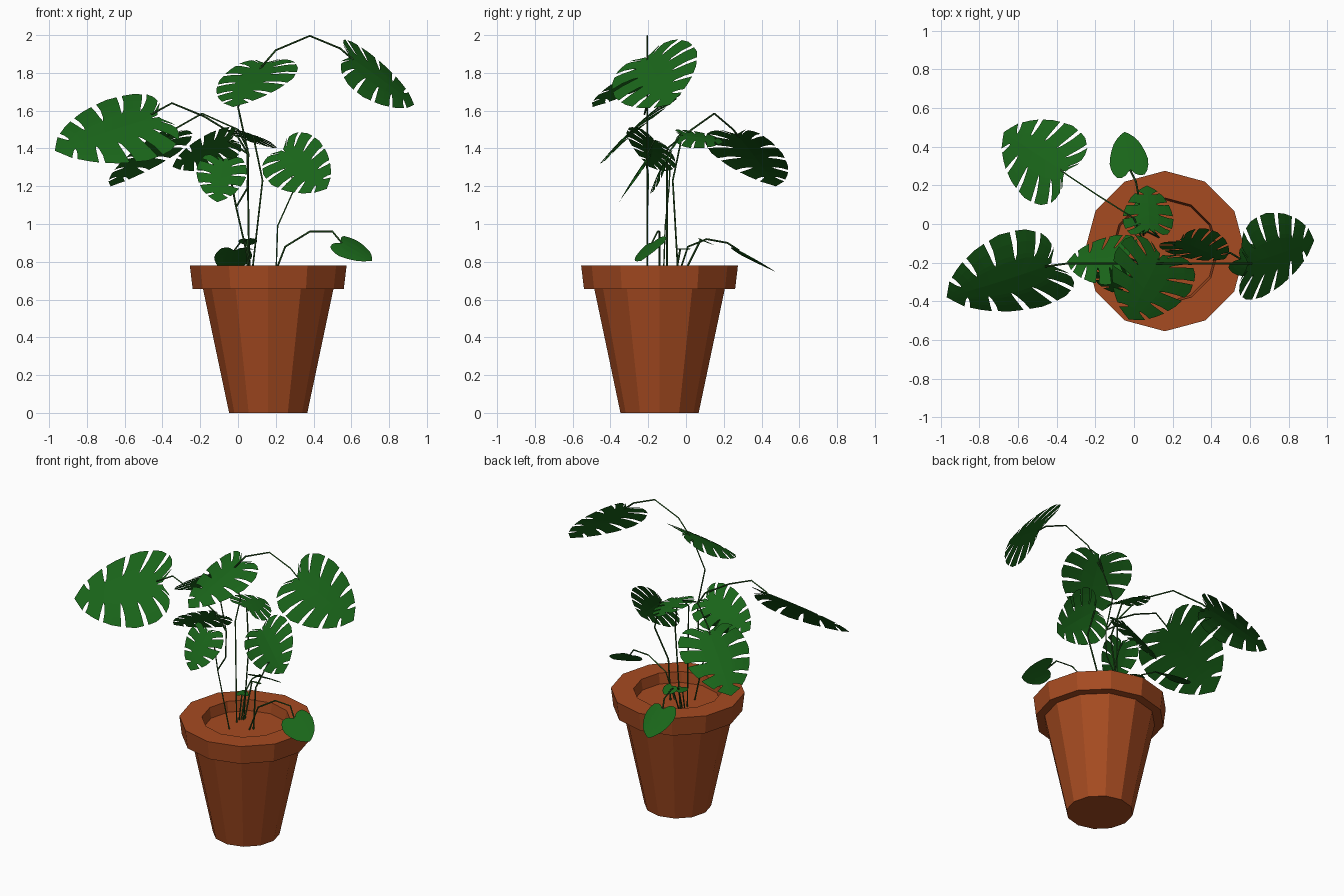
import bpy, math
from mathutils import Vector as V

if "Cube" in bpy.data.objects:
    bpy.data.objects.remove(bpy.data.objects["Cube"])


def material(name, rgb):
    m = bpy.data.materials.new(name)
    m.diffuse_color = (*rgb, 1)
    m.use_nodes = True
    m.node_tree.nodes["Principled BSDF"].inputs["Base Color"].default_value = m.diffuse_color
    return m


TERRACOTTA = material("terracotta", (0.38, 0.07, 0.015))
LEAF = material("leaf_green", (0.01, 0.13, 0.01))
STEM = material("stem_green", (0.02, 0.09, 0.015))


def mesh_object(name, verts, faces, mat):
    me = bpy.data.meshes.new(name)
    me.from_pydata(verts, [], faces)
    me.materials.append(mat)
    ob = bpy.data.objects.new(name, me)
    bpy.context.collection.objects.link(ob)
    return ob


def lathe(name, profile, cx, cy, mat, sides=12):
    verts, faces = [], []
    for r, z in profile:
        for k in range(sides):
            a = 2 * math.pi * k / sides
            verts.append((cx + r * math.cos(a), cy + r * math.sin(a), z))
    for i in range(len(profile) - 1):
        for k in range(sides):
            k2 = (k + 1) % sides
            faces.append((i * sides + k, i * sides + k2,
                          (i + 1) * sides + k2, (i + 1) * sides + k))
    last = (len(profile) - 1) * sides
    faces.append(tuple(range(sides))[::-1])
    faces.append(tuple(range(last, last + sides)))
    return mesh_object(name, verts, faces, mat)


# Half of the heart-shaped leaf margin: (side / width, along / length)
MARGIN = [(.04, -.03), (.18, -.17), (.36, -.15), (.48, .02), (.5, .25),
          (.44, .5), (.32, .73), (.17, .9), (0, 1)]


def margin(t):
    s = min(max(t, 0), 1) * (len(MARGIN) - 1)
    i = min(int(s), len(MARGIN) - 2)
    return V(MARGIN[i]).lerp(V(MARGIN[i + 1]), s - i)


def leaf(name, base, tip, normal, width, fingers=7, gap=0.2):
    """Leaf in the plane of base, tip and normal; gap=0 gives a whole leaf."""
    base, tip = V(base), V(tip)
    along = tip - base
    length = along.length
    along.normalize()
    side = along.cross(V(normal)).normalized()
    up = side.cross(along)
    verts, faces = [], []

    def point(t, f, sgn):
        m = margin(t)
        mid = V((0, 0.97 * t ** 1.25))
        p = mid.lerp(m, f)
        p.y -= 0.06 * math.sin(math.pi * f) * (1 - t) * (gap > 0)
        u, v = p.x * width, p.y * length
        droop = -0.25 * u * u / width - 0.06 * length * max(p.y, 0) ** 2
        verts.append(base + side * u * sgn + along * v + up * (droop + 0.03 * length * max(p.y, 0)))
        return len(verts) - 1

    for sgn in (1, -1):
        for i in range(fingers):
            t0, t1 = i / fingers, (i + 1) / fingers
            rows = []
            for f, g in ((0, 0), (.38, 0), (.48, .6), (.75, 1), (1, 1)):
                h = 0.5 * gap * g / fingers
                a = t0 + (h if i else 0)
                b = t1 - (h if i < fingers - 1 else 0)
                rows.append([point(a + (b - a) * k / 2, f, sgn) for k in range(3)])
            for r, q in zip(rows, rows[1:]):
                for k in range(2):
                    f4 = (r[k], r[k + 1], q[k + 1], q[k])
                    faces.append(f4 if sgn < 0 else f4[::-1])
    return mesh_object(name, verts, faces, LEAF)


def stem(name, pts, radius=0.005):
    cu = bpy.data.curves.new(name, 'CURVE')
    cu.dimensions = '3D'
    cu.bevel_depth = radius
    cu.bevel_resolution = 0
    sp = cu.splines.new('POLY')
    sp.points.add(len(pts) - 1)
    for p, co in zip(sp.points, pts):
        p.co = (*co, 1)
    cu.materials.append(STEM)
    ob = bpy.data.objects.new(name, cu)
    bpy.context.collection.objects.link(ob)


# Pot with rim and sunken soil
lathe("pot", [(.207, 0), (.345, .655), (.40, .655), (.415, .78), (.275, .78), (.265, .71)],
      .16, -.14, TERRACOTTA)

# Split leaves: base, tip, normal, width
leaf("left_leaf", (-.46, -.22, 1.56), (-.97, -.39, 1.40), (0, -.86, 1), .54)
leaf("back_left_leaf", (-.38, .28, 1.46), (-.68, .48, 1.21), (-.59, .39, 1), .45)
leaf("right_top_leaf", (.61, -.2, 1.87), (.94, -.09, 1.64), (.87, -.6, 1), .50)
leaf("top_leaf", (.13, -.18, 1.84), (-.03, -.50, 1.63), (-.30, -.52, 1), .44)
leaf("front_right_leaf", (.25, -.09, 1.38), (.47, -.19, 1.19), (.1, -1, .35), .36)
leaf("front_small_leaf", (-.08, -.22, 1.33), (-.11, -.36, 1.12), (0, -.8, .6), .27, 6)
leaf("middle_left_leaf", (-.05, -.17, 1.44), (-.35, -.19, 1.31), (-.5, .8, 1), .32)
leaf("back_flat_leaf", (.08, -.02, 1.47), (.07, .20, 1.44), (.35, .1, 1), .28, 6)

# Young whole leaves
leaf("young_right_leaf", (.55, -.18, .90), (.71, -.24, .81), (.3, -.6, .8), .20, 6, 0)
leaf("young_back_leaf", (-.02, .28, .86), (-.05, .48, .75), (-.05, .5, 1), .20, 6, 0)
leaf("tiny_leaf_back", (.05, .08, .92), (.06, .15, .89), (0, .4, 1), .10, 4, 0)
leaf("tiny_leaf_middle", (.05, -.03, .87), (.02, .04, .87), (0, 0, 1), .08, 4, 0)

# Stems
Y = -.205
STEMS = {
    "main_stem": [(.08, Y, .7), (-.01, Y, 1.09), (.05, Y, 1.19), (.055, Y, 1.37), (0, Y, 1.62),
                  (.08, Y, 1.78), (.2, Y, 1.92), (.38, Y, 1.996), (.54, Y, 1.93), (.61, Y, 1.87)],
    "top_leaf_stem": [(.08, Y, 1.78), (.13, -.18, 1.84)],
    "left_stem": [(.055, Y, 1.37), (0, Y, 1.46), (-.18, Y, 1.57), (-.35, Y, 1.64), (-.46, -.22, 1.58)],
    "back_left_stem": [(.06, -.1, .7), (.05, -.1, 1.4), (0, .03, 1.5), (-.19, .15, 1.585),
                       (-.34, .25, 1.5), (-.38, .28, 1.46)],
    "back_flat_stem": [(.07, -.04, .7), (.13, -.07, 1.23), (.08, -.02, 1.47)],
    "front_right_stem": [(.2, -.12, .7), (.21, -.11, .99), (.3, -.09, 1.19), (.25, -.08, 1.38)],
    "front_small_stem": [(-.01, Y, 1.09), (-.04, -.2, 1.25), (-.08, -.21, 1.33)],
    "middle_left_stem": [(.055, Y, 1.37), (-.05, -.17, 1.44)],
    "young_right_stem": [(.18, -.14, .7), (.25, -.14, .88), (.38, -.14, .96), (.5, -.15, .96), (.55, -.18, .9)],
    "young_back_stem": [(.06, -.05, .7), (.05, .01, .88), (.03, .11, .92), (.01, .22, .9), (-.02, .28, .86)],
    "tiny_back_stem": [(.07, -.03, .7), (.05, .08, .92)],
    "tiny_middle_stem": [(.05, -.06, .7), (.05, -.03, .87)],
}
for name, pts in STEMS.items():
    stem(name, pts)
